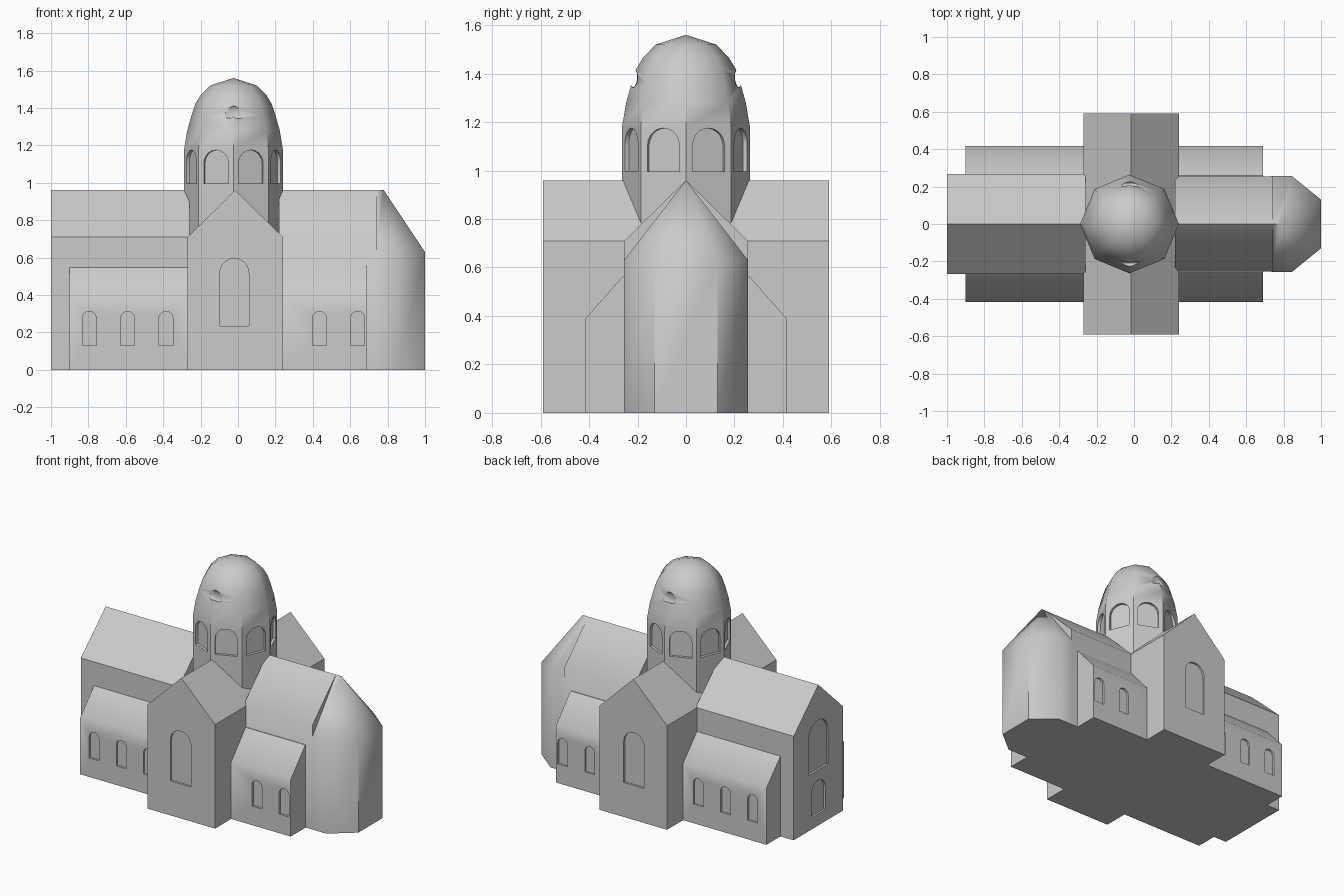
import bpy, bmesh, math
from mathutils import Vector

if "Cube" in bpy.data.objects:
    bpy.data.objects.remove(bpy.data.objects["Cube"])

stone = bpy.data.materials.new("grey_stone")
stone.diffuse_color = (0.6, 0.6, 0.6, 1)
stone.use_nodes = True
stone.node_tree.nodes["Principled BSDF"].inputs["Base Color"].default_value = stone.diffuse_color


def loft(name, rings, angle=44):
    """Closed solid through rings of equal point count; equal points merge."""
    bm = bmesh.new()
    vs = [[bm.verts.new(p) for p in r] for r in rings]
    n = len(vs[0])
    for a, b in zip(vs, vs[1:]):
        for i in range(n):
            j = (i + 1) % n
            bm.faces.new((a[i], a[j], b[j], b[i]))
    bm.faces.new(vs[0])
    bm.faces.new(vs[-1])
    bmesh.ops.remove_doubles(bm, verts=bm.verts, dist=1e-4)
    bmesh.ops.recalc_face_normals(bm, faces=bm.faces)
    me = bpy.data.meshes.new(name)
    bm.to_mesh(me)
    bm.free()
    me.materials.append(stone)
    ob = bpy.data.objects.new(name, me)
    bpy.context.collection.objects.link(ob)
    ob["smooth"] = angle
    return ob


def activate(ob):
    bpy.ops.object.select_all(action='DESELECT')
    ob.select_set(True)
    bpy.context.view_layer.objects.active = ob


def cut(ob, cutter):
    m = ob.modifiers.new("cut", 'BOOLEAN')
    m.operation, m.object, m.solver = 'DIFFERENCE', cutter, 'EXACT'
    cutter.hide_render = True
    activate(ob)
    bpy.ops.object.modifier_apply(modifier=m.name)
    bpy.data.objects.remove(cutter)


def window(ob, foot, normal, w, h, depth=0.014):
    """Recess a round-headed window whose sill centre is at foot."""
    n = Vector(normal).normalized()
    t = Vector((-n.y, n.x, 0))
    r = w / 2
    pts = [(-r, 0), (r, 0)]
    pts += [(r * math.cos(a), h - r + r * math.sin(a))
            for a in (math.pi * k / 10 for k in range(11))]
    rings = [[Vector(foot) + t * u + Vector((0, 0, v)) + n * d for u, v in pts]
             for d in (-depth, 0.02)]
    cut(ob, loft("window_cutter", rings))


def gabled(name, a, b, half, eave, ridge, along_x=True, mid=0, angle=44):
    prof = [(-half, 0), (half, 0), (half, eave), (0, ridge), (-half, eave)]
    rings = [[(s, mid + u, v) if along_x else (mid + u, s, v) for u, v in prof]
             for s in (a, b)]
    return loft(name, rings, angle)


parts = []
CX = -0.02

# Nave, chancel and transept
nave = gabled("nave", -1, -0.26, 0.267, 0.71, 0.96)
window(nave, (-1, 0, 0.38), (-1, 0, 0), 0.21, 0.34)
window(nave, (-1, 0, 0.08), (-1, 0, 0), 0.15, 0.23)
chancel = gabled("chancel", 0.22, 0.74, 0.255, 0.71, 0.96, angle=48)
transept = gabled("transept", -0.59, 0.59, 0.255, 0.71, 0.96, False, CX + 0.005)
for s in (-1, 1):
    window(transept, (CX, s * 0.59, 0.235), (0, s, 0), 0.155, 0.36)
parts += [nave, chancel, transept]

# Side aisles with lean-to roofs
for s, side in ((-1, "front"), (1, "back")):
    for a, b, top, xs, end in ((-0.9, -0.26, 0.555, (-0.795, -0.59, -0.385), "west"),
                               (0.23, 0.69, 0.565, (0.435, 0.64), "east")):
        prof = [(0.245, 0), (0.417, 0), (0.417, 0.387), (0.26, top), (0.245, top)]
        aisle = loft(f"{side}_{end}_aisle",
                     [[(x, s * y, z) for y, z in prof] for x in (a, b)])
        for x in xs:
            window(aisle, (x, s * 0.417, 0.13), (0, s, 0), 0.075, 0.182)
        parts.append(aisle)

# Apse with faceted walls and hipped roof
plan = [(0.735, -0.256), (0.845, -0.256), (1, -0.13), (1, 0.13), (0.845, 0.256), (0.735, 0.256)]
ridge = [(0.735, 0, 0.96)] + [(0.78, 0, 0.96)] * 4 + [(0.735, 0, 0.96)]
parts.append(loft("apse", [[(x, y, 0) for x, y in plan],
                           [(x, y, 0.63) for x, y in plan], ridge]))

# Octagonal tower and dome
R = 0.264
profile = [(R, 0.7), (R, 1.18), (0.247, 1.28), (0.225, 1.36), (0.205, 1.42),
           (0.178, 1.465), (0.125, 1.52), (0, 1.56)]
tower = loft("dome_tower", [[(CX - 0.004 + r * math.cos(k * math.pi / 4),
                              r * math.sin(k * math.pi / 4), z) for k in range(8)]
                            for r, z in profile])
for k in range(8):
    a = (k + 0.5) * math.pi / 4
    n = Vector((math.cos(a), math.sin(a), 0))
    foot = Vector((CX - 0.004, 0, 0.997)) + n * R * math.cos(math.pi / 8)
    window(tower, foot, n, 0.142, 0.178, 0.018)

# Small notches front and back of the dome
for s in (-1, 1):
    bpy.ops.mesh.primitive_uv_sphere_add(segments=16, ring_count=8,
                                         location=(CX, s * 0.213, 1.375))
    notch = bpy.context.object
    notch.scale = (0.062, 0.017, 0.038)
    notch.data.materials.append(stone)
    bpy.context.view_layer.update()
    cut(tower, notch)
parts.append(tower)

for ob in parts:
    activate(ob)
    bpy.ops.object.shade_smooth_by_angle(angle=math.radians(ob["smooth"]))
